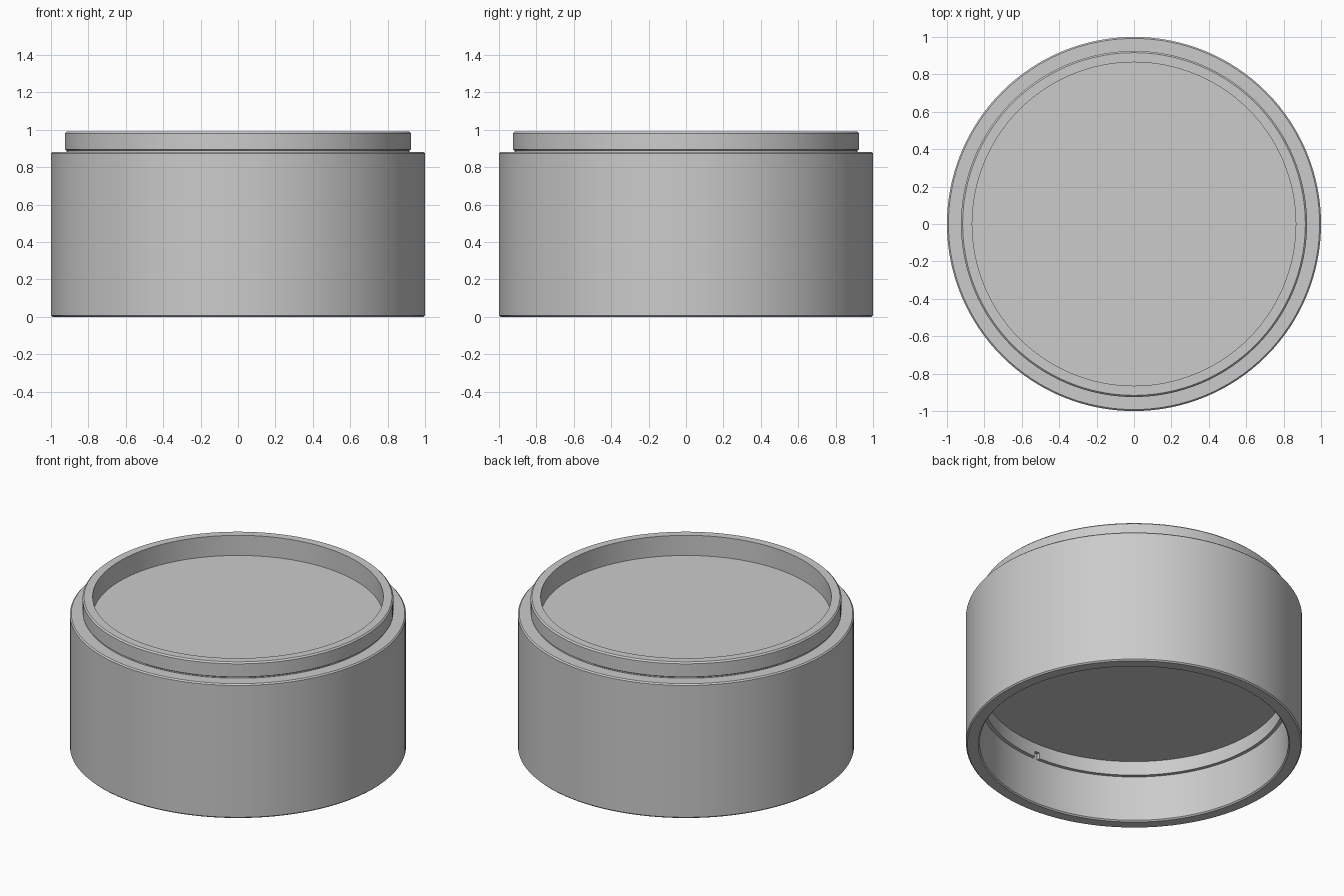
import bpy, bmesh, math
from mathutils import Matrix

old = bpy.data.objects.get("Cube")
if old:
    bpy.data.objects.remove(old, do_unlink=True)

grey = bpy.data.materials.new("plain grey")
grey.use_nodes = True
colour = (0.6, 0.6, 0.6, 1)
grey.diffuse_color = colour
grey.node_tree.nodes["Principled BSDF"].inputs["Base Color"].default_value = colour


def lathe(name, profile, steps=128):
    """Revolve (radius, z) points round z; the ends lie on the axis."""
    bm = bmesh.new()
    verts = [bm.verts.new((r, 0, z)) for r, z in profile]
    edges = [bm.edges.new(pair) for pair in zip(verts, verts[1:])]
    bmesh.ops.spin(bm, geom=verts + edges, cent=(0, 0, 0), axis=(0, 0, 1),
                   angle=math.tau, steps=steps)
    bmesh.ops.remove_doubles(bm, verts=bm.verts, dist=0.0005)
    bmesh.ops.recalc_face_normals(bm, faces=bm.faces)
    mesh = bpy.data.meshes.new(name)
    bm.to_mesh(mesh)
    bm.free()
    mesh.materials.append(grey)
    obj = bpy.data.objects.new(name, mesh)
    bpy.context.collection.objects.link(obj)
    return obj


# Round body: underside recess and ledge, outer wall, neck, top rim and tray
body = lathe("round_container", [
    (0, 0.398), (0.897, 0.398),                      # recess ceiling
    (0.897, 0.305), (0.919, 0.305),                  # inner ledge
    (0.919, 0.008), (0.927, 0),                      # inner wall and mouth
    (0.992, 0), (1, 0.008),                          # chamfered foot
    (1, 0.874), (0.992, 0.882),                      # chamfered shoulder
    (0.916, 0.882), (0.916, 0.889), (0.925, 0.895),  # neck below the rim
    (0.925, 0.981), (0.916, 0.99),                   # chamfered rim
    (0.865, 0.99), (0.865, 0.858), (0, 0.858),       # tray wall and floor
])

# Small notch in the inner ledge, at the front
bm = bmesh.new()
bmesh.ops.create_cube(bm, size=1, matrix=Matrix.Translation((0, -0.895, 0.318))
                      @ Matrix.Diagonal((0.035, 0.046, 0.05, 1)))
mesh = bpy.data.meshes.new("notch_cutter")
bm.to_mesh(mesh)
bm.free()
mesh.materials.append(grey)
cutter = bpy.data.objects.new("notch_cutter", mesh)
bpy.context.collection.objects.link(cutter)
cutter.hide_render = True

bpy.ops.object.select_all(action="DESELECT")
bpy.context.view_layer.objects.active = body
body.select_set(True)
cut = body.modifiers.new("notch", "BOOLEAN")
cut.operation = "DIFFERENCE"
cut.solver = "EXACT"
cut.object = cutter
bpy.ops.object.modifier_apply(modifier=cut.name)
bpy.data.objects.remove(cutter, do_unlink=True)
bpy.ops.object.shade_smooth_by_angle(angle=math.radians(25))
